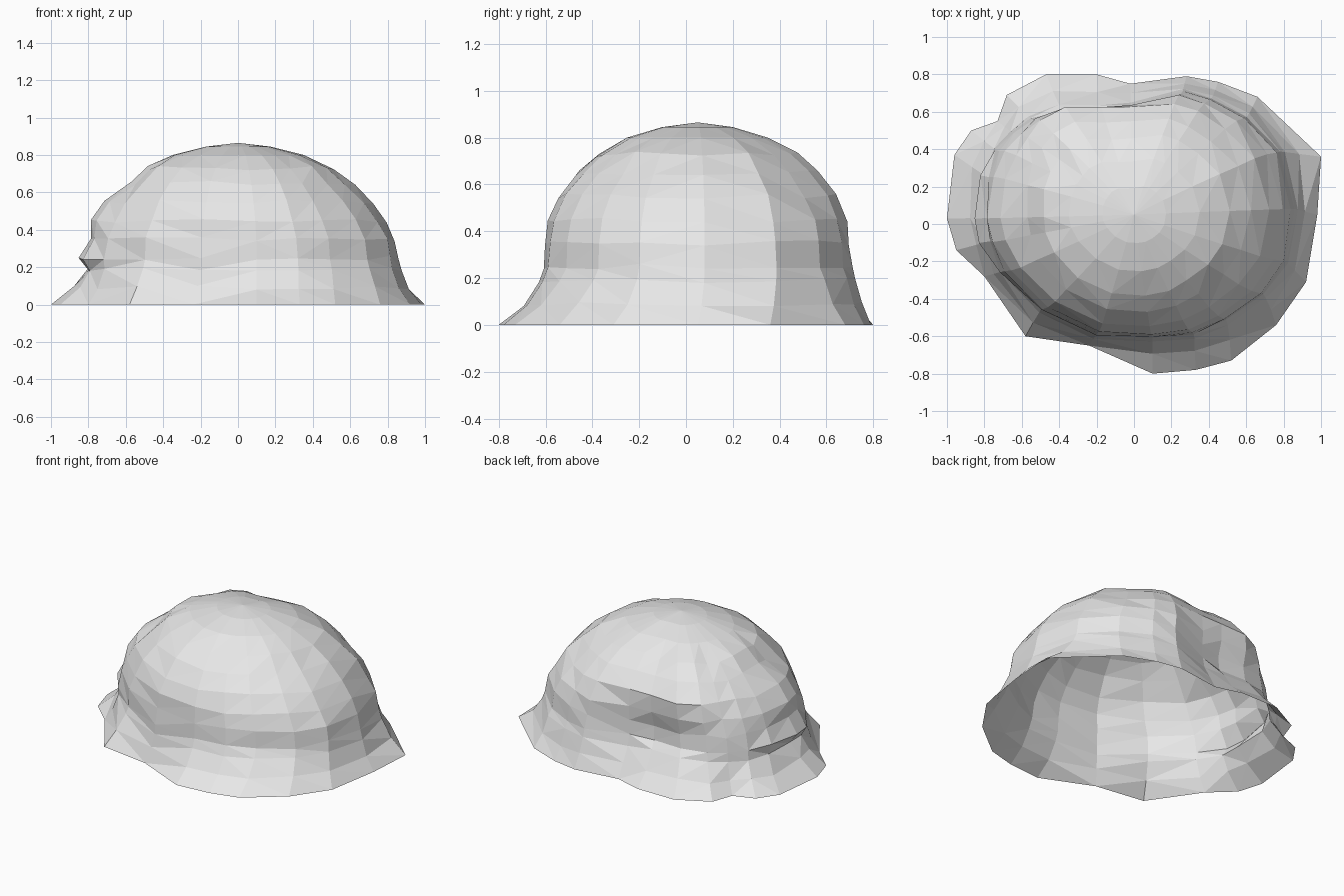
import bpy, bmesh, math, random
from mathutils import Vector

random.seed(4)
old = bpy.data.objects.get("Cube")
if old:
    bpy.data.objects.remove(old, do_unlink=True)

stone = bpy.data.materials.new("pale_grey_stone")
stone.use_nodes = True
stone.diffuse_color = (0.8, 0.8, 0.8, 1)
stone.node_tree.nodes["Principled BSDF"].inputs["Base Color"].default_value = (0.8, 0.8, 0.8, 1)

# Outline of the flared foot on the ground, and of the dome's wall
foot = [(1, .36), (.98, .05), (.92, -.31), (.76, -.54), (.52, -.73), (.33, -.78),
        (.1, -.8), (-.24, -.65), (-.58, -.6), (-.8, -.28), (-.95, -.14), (-1, .03),
        (-.96, .37), (-.87, .5), (-.73, .55), (-.68, .69), (-.47, .8), (-.2, .8),
        (-.02, .75), (.28, .79), (.45, .76), (.66, .68)]
wall = [(.79, .39), (.86, .08), (.82, -.2), (.7, -.38), (.5, -.52), (.32, -.59),
        (.1, -.61), (-.2, -.59), (-.5, -.46), (-.72, -.26), (-.82, -.1), (-.85, .03),
        (-.82, .26), (-.75, .4), (-.67, .5), (-.58, .59), (-.42, .66), (-.2, .66),
        (-.02, .67), (.26, .71), (.42, .68), (.61, .58)]
centre = Vector((0, .05))

# Height, foot share, wall scale in x and y, then how far the wall is drawn in
# at the back hollow, the -x side and the two +x shoulders
levels = [(0, 1, 1, 1, 0, 0, 0), (.09, .46, 1, 1, .03, .05, 0),
          (.19, .1, 1, 1, .07, .07, 0), (.25, 0, 1, 1, .1, -.01, .01),
          (.35, 0, .98, .99, .11, .06, .02), (.45, 0, .92, .97, .04, 0, .03),
          (.55, 0, .84, .91, -.04, 0, .05), (.65, 0, .73, .79, -.03, .09, .07),
          (.73, 0, .6, .66, 0, .05, .07), (.8, 0, .41, .46, 0, 0, .06),
          (.845, 0, .2, .23, 0, 0, .03)]


def bump(angle, middle, width):
    """Smooth weight that falls to zero at the given width in degrees."""
    off = abs((angle - middle + 180) % 360 - 180)
    return math.cos(min(off / width, 1) * math.pi / 2) ** 2


def ring(bm, level):
    z, share, scale_x, scale_y, hollow, pinch, shoulder = level
    verts = []
    for f, w in zip(foot, wall):
        p = Vector(w).lerp(Vector(f), share) - centre
        angle = math.degrees(math.atan2(p.y, p.x))
        p = Vector((p.x * scale_x, p.y * scale_y))
        p *= (1 - hollow * bump(angle, 114, 48) - pinch * bump(angle, 180, 34)
              - shoulder * (bump(angle, -40, 50) + bump(angle, 42, 40)))
        lift = 0
        if 0 < z < .8:
            p *= 1 + random.uniform(-.008, .008)
            lift = random.uniform(-.012, .012)
        p += centre
        verts.append(bm.verts.new((p.x, p.y, z + lift)))
    return verts


# Open-bottomed rock shell
bm = bmesh.new()
rings = [ring(bm, level) for level in levels]
count = len(foot)
for low, high in zip(rings, rings[1:]):
    for i in range(count):
        j = (i + 1) % count
        bm.faces.new((low[j], low[i], high[i], high[j]))
apex = bm.verts.new((0, .05, .865))
for i in range(count):
    bm.faces.new((rings[-1][(i + 1) % count], rings[-1][i], apex))
bmesh.ops.triangulate(bm, faces=bm.faces[:], quad_method='SHORT_EDGE')
bmesh.ops.recalc_face_normals(bm, faces=bm.faces[:])
if sum(f.normal.z for f in bm.faces) < 0:
    bmesh.ops.reverse_faces(bm, faces=bm.faces[:])

mesh = bpy.data.meshes.new("rock_shell")
bm.to_mesh(mesh)
bm.free()
mesh.materials.append(stone)
rock = bpy.data.objects.new("rock_shell", mesh)
bpy.context.collection.objects.link(rock)
